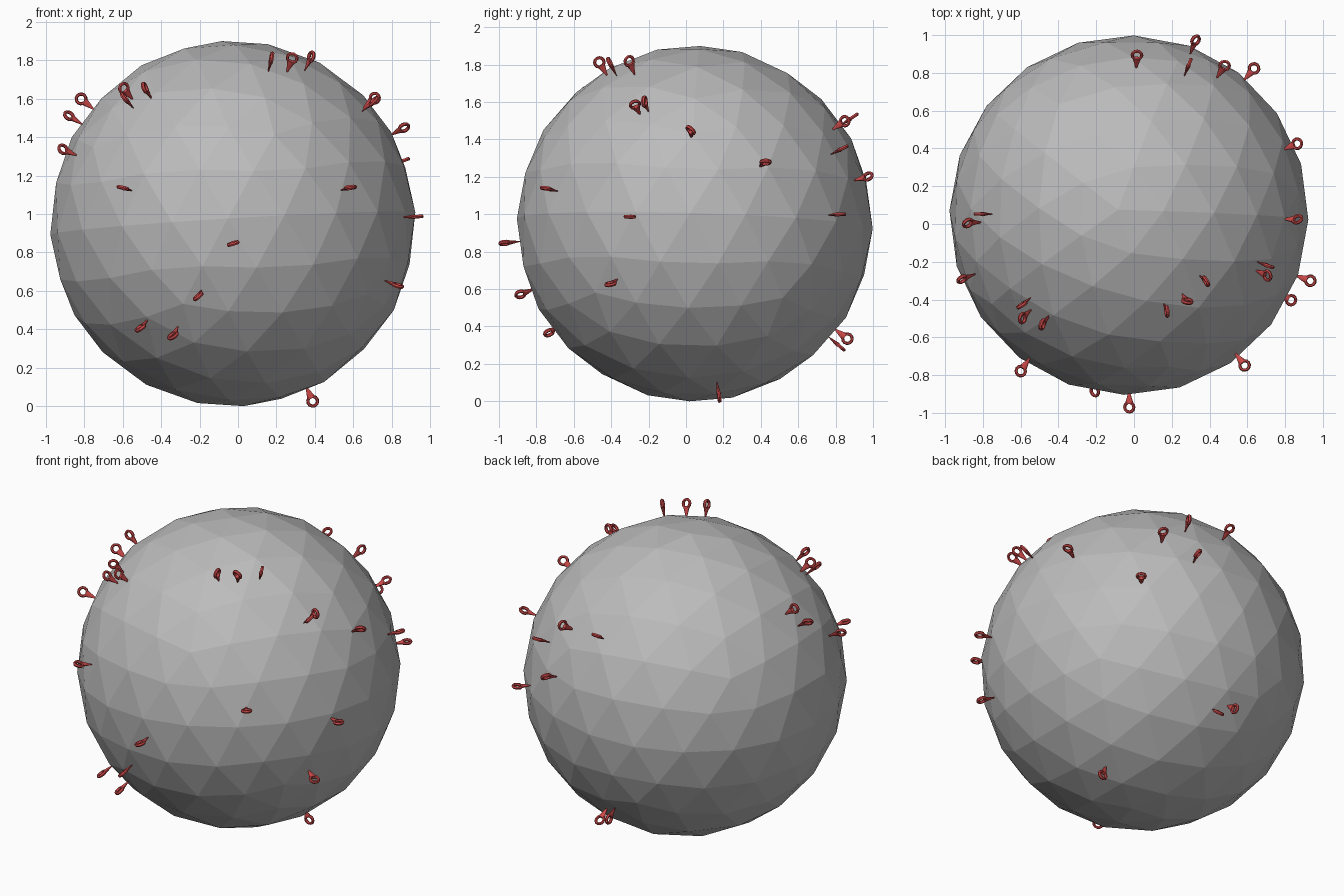
import bpy, bmesh, math
from mathutils import Vector, Matrix

if "Cube" in bpy.data.objects:
    bpy.data.objects.remove(bpy.data.objects["Cube"])

CENTRE = Vector((-0.027, 0.047, 0.95))
RADIUS = 0.952


def material(name, rgb):
    m = bpy.data.materials.new(name)
    m.diffuse_color = (*rgb, 1)
    m.use_nodes = True
    m.node_tree.nodes["Principled BSDF"].inputs["Base Color"].default_value = m.diffuse_color
    return m


grey = material("stone_grey", (0.50, 0.50, 0.50))
red = material("pin_red", (0.60, 0.065, 0.065))

# Faceted ball, slightly tilted
bpy.ops.mesh.primitive_ico_sphere_add(subdivisions=3, radius=RADIUS)
ball = bpy.context.object
ball.name = "ball"
tilt = Vector((0, 0, 1)).rotation_difference(Vector((-0.06, 0.03, 1))).to_matrix().to_4x4()
ball.data.transform(Matrix.Translation(CENTRE) @ tilt @ Matrix.Rotation(math.radians(-1.5), 4, 'Z'))
ball.data.materials.append(grey)


# Pin mesh: ring in the local xz plane, flattened cone pointing to -z
def pin_mesh():
    bm = bmesh.new()
    major, minor, n, k = 0.0255, 0.0085, 12, 6
    rings = []
    for i in range(n):
        a = 2 * math.pi * i / n
        ring = []
        for j in range(k):
            b = 2 * math.pi * j / k
            r = major + minor * math.cos(b)
            ring.append(bm.verts.new((r * math.cos(a), minor * 1.2 * math.sin(b), r * math.sin(a))))
        rings.append(ring)
    for i in range(n):
        p, q = rings[i], rings[(i + 1) % n]
        for j in range(k):
            bm.faces.new((p[j], p[(j + 1) % k], q[(j + 1) % k], q[j]))
    length = 0.078
    place = (Matrix.Translation((0, 0, -0.017 - length / 2))
             @ Matrix.Diagonal((1, 0.5, 1, 1)))
    bmesh.ops.create_cone(bm, cap_ends=True, segments=10, radius1=0.0,
                          radius2=0.024, depth=length, matrix=place)
    bmesh.ops.remove_doubles(bm, verts=bm.verts, dist=1e-5)
    bmesh.ops.recalc_face_normals(bm, faces=bm.faces)
    me = bpy.data.meshes.new("pin")
    bm.to_mesh(me)
    bm.free()
    me.materials.append(red)
    return me


mesh = pin_mesh()


def add_pins(group, pins):
    # each pin: ring position, then the direction its ring faces
    for i, (pos, facing) in enumerate(pins):
        out = (Vector(pos) - CENTRE).normalized()
        f = Vector(facing)
        f = (f - out * f.dot(out)).normalized()
        side = f.cross(out)
        rot = Matrix((side, f, out)).transposed().to_4x4()
        ob = bpy.data.objects.new(f"{group}_pin_{i + 1}", mesh)
        ob.matrix_world = Matrix.Translation(CENTRE + out * 1.022) @ rot
        bpy.context.collection.objects.link(ob)


X, Y, Z = (1, 0, 0), (0, 1, 0), (0, 0, 1)

add_pins("top", [
    ((.175, -.465, 1.815), X),
    ((.283, -.41, 1.815), Y),
    ((.377, -.30, 1.81), (1, .4, 0)),
])
add_pins("right", [
    ((.71, -.275, 1.59), (.6, .2, -.6)),
    ((.72, -.225, 1.61), (.3, 1, 0)),
    ((.865, .025, 1.45), (0, .6, .8)),
    ((.88, .432, 1.285), (-.35, 0, .9)),
    ((.575, -.735, 1.135), Z),
    ((.94, -.303, .987), Z),
    ((.825, -.40, .63), (.3, -.2, .9)),
])
add_pins("left", [
    ((-.83, .053, 1.61), Y),
    ((-.885, .005, 1.515), (.4, -.6, .6)),
    ((-.895, -.286, 1.33), (.3, -.6, .4)),
    ((-.595, -.43, 1.655), (-.4, .9, 0)),
    ((-.595, -.503, 1.61), (.3, -.3, .6)),
    ((-.487, -.534, 1.66), X),
    ((-.595, -.772, 1.135), (.2, 0, 1)),
])
add_pins("front", [
    ((-.025, -.965, .847), (-.3, 0, 1)),
    ((-.208, -.89, .57), (-.6, 0, .8)),
    ((-.51, -.675, .405), (-.6, -.4, .6)),
    ((-.34, -.735, .365), (-.5, -.4, .7)),
])
add_pins("bottom", [((.38, .174, .045), Y)])
add_pins("back", [
    ((.016, .90, 1.525), (0, -.5, .85)),
    ((.286, .833, 1.487), (.9, -.35, 0)),
    ((.476, .833, 1.35), (0, -.4, .9)),
    ((.323, .965, 1.20), (.6, -.2, .6)),
    ((.635, .823, 1.0), Z),
    ((-.05, .86, .337), X),
    ((.04, .815, .30), (0, .65, .75)),
])
